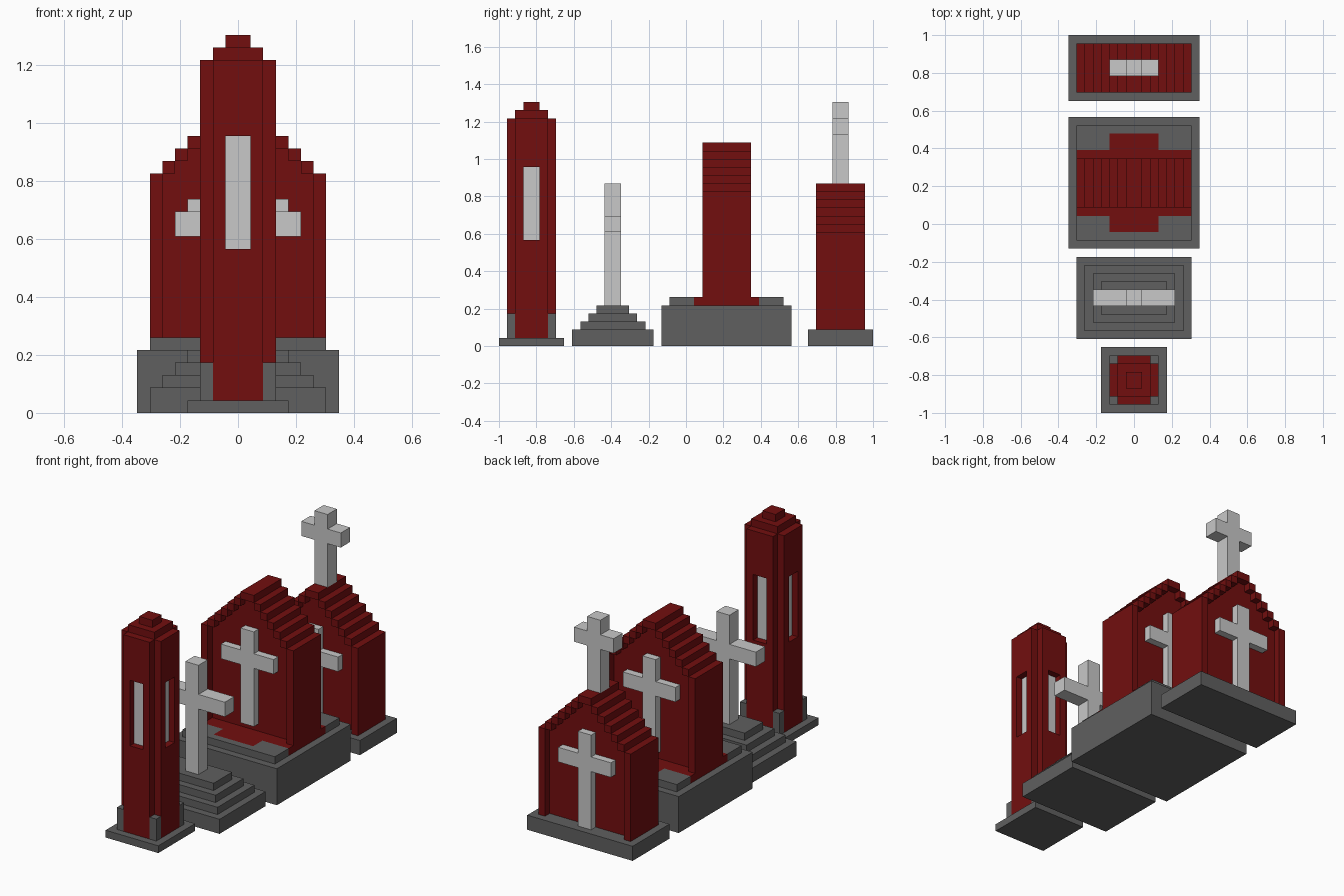
import bpy, bmesh

if "Cube" in bpy.data.objects:
    bpy.data.objects.remove(bpy.data.objects["Cube"])

V = 1 / 23  # one block of the grid; all sizes below are in blocks


def material(name, r, g, b):
    m = bpy.data.materials.new(name)
    m.diffuse_color = (r, g, b, 1)
    m.use_nodes = True
    m.node_tree.nodes["Principled BSDF"].inputs["Base Color"].default_value = m.diffuse_color
    return m


RED = material("dark_red", 0.17, 0.0045, 0.0048)
GREY = material("stone_grey", 0.115, 0.115, 0.115)
PALE = material("pale_grey", 0.58, 0.58, 0.58)


def blocks(name, mat, boxes):
    """One object from boxes given as (x0, x1, y0, y1, z0, z1)."""
    bm = bmesh.new()
    for x0, x1, y0, y1, z0, z1 in boxes:
        vs = bmesh.ops.create_cube(bm, size=1)["verts"]
        for v in vs:
            v.co.x = V * (x1 if v.co.x > 0 else x0)
            v.co.y = V * (y1 if v.co.y > 0 else y0)
            v.co.z = V * (z1 if v.co.z > 0 else z0)
    me = bpy.data.meshes.new(name)
    bm.to_mesh(me)
    bm.free()
    me.materials.append(mat)
    ob = bpy.data.objects.new(name, me)
    bpy.context.collection.objects.link(ob)
    return ob


def mirrored(x0, x1, *rest):
    """A box and its copy on the other side of x = 0."""
    return [(x0, x1, *rest), (-x1, -x0, *rest)]


def cross(name, y0, y1, z0, z1, arm, a0, a1):
    blocks(name, PALE, [(-1, 1, y0, y1, z0, z1)] + mirrored(1, arm, y0, y1, a0, a1))


def chapel(name, y0, y1, z0, top):
    """Stepped gable with recessed panels and a cross on the front and back."""
    frame = mirrored(6, 7, y0, y1, z0, top - 6)
    panel = []
    for i in range(6):
        frame += mirrored(i, i + 1, y0, y1, top - i - 1, top - i)
        panel += mirrored(i, i + 1, y0 + 1, y1 - 1, z0, top - i - 1)
    blocks(name + "_frame_and_roof", RED, frame)
    blocks(name + "_wall", RED, panel)
    for side, a in (("front", y0), ("back", y1 - 1)):
        cross(f"{name}_{side}_cross", a, a + 1, top - 18, top - 5, 4, top - 10, top - 8)


# Tower: base, corner posts, plus-shaped shaft and stepped cap
C = -19
blocks("tower_base", GREY, [(-4, 4, C - 4, C + 4, 0, 1)])
blocks("tower_corner_posts", GREY,
       mirrored(2, 3, C - 3, C - 2, 1, 4) + mirrored(2, 3, C + 2, C + 3, 1, 4))
shaft = [(-2, 2, C - 2, C + 2, 1, 29), (-1, 1, C - 1, C + 1, 29, 30)]
windows = []
# each wall is four boxes (along the wall, then height) around a window opening
for a0, a1, z0, z1 in ((-2, -1, 1, 28), (1, 2, 1, 28), (-1, 1, 1, 13), (-1, 1, 22, 28)):
    for d in (-3, 2):
        shaft.append((a0, a1, C + d, C + d + 1, z0, z1))
        shaft.append((d, d + 1, C + a0, C + a1, z0, z1))
blocks("tower_shaft", RED, shaft)
for d in (-2.1, 2):
    windows.append((-1, 1, C + d, C + d + 0.1, 13, 22))
    windows.append((d, d + 0.1, C - 1, C + 1, 13, 22))
blocks("tower_windows", PALE, windows)

# Free-standing cross on a stepped plinth
C = -9
blocks("plinth_steps", GREY,
       [(-7, 7, C - 5, C + 5, 0, 2)] +
       [(-7 + i, 7 - i, C - 5 + i, C + 5 - i, 1 + i, 2 + i) for i in (1, 2, 3)])
cross("standing_cross", C - 1, C + 1, 5, 20, 5, 14, 16)

# Middle chapel on its terrace, with a red floor flush in the grey edging
blocks("terrace_base", GREY, [(-8, 8, -3, 13, 0, 5)])
blocks("terrace_floor", RED, [(-7, 7, 1, 9, 5, 6), (-3, 3, -1, 1, 5, 6), (-3, 3, 9, 11, 5, 6)])
blocks("terrace_edging", GREY,
       [(-7, 7, -2, -1, 5, 6), (-7, 7, 11, 12, 5, 6)] +
       mirrored(3, 7, -1, 1, 5, 6) + mirrored(3, 7, 9, 11, 5, 6))
chapel("middle_chapel", 2, 8, 6, 25)

# Rear chapel with a cross on the ridge
blocks("rear_base", GREY, [(-8, 8, 15, 23, 0, 2)])
chapel("rear_chapel", 16, 22, 2, 20)
cross("ridge_cross", 18, 20, 20, 30, 3, 26, 28)
